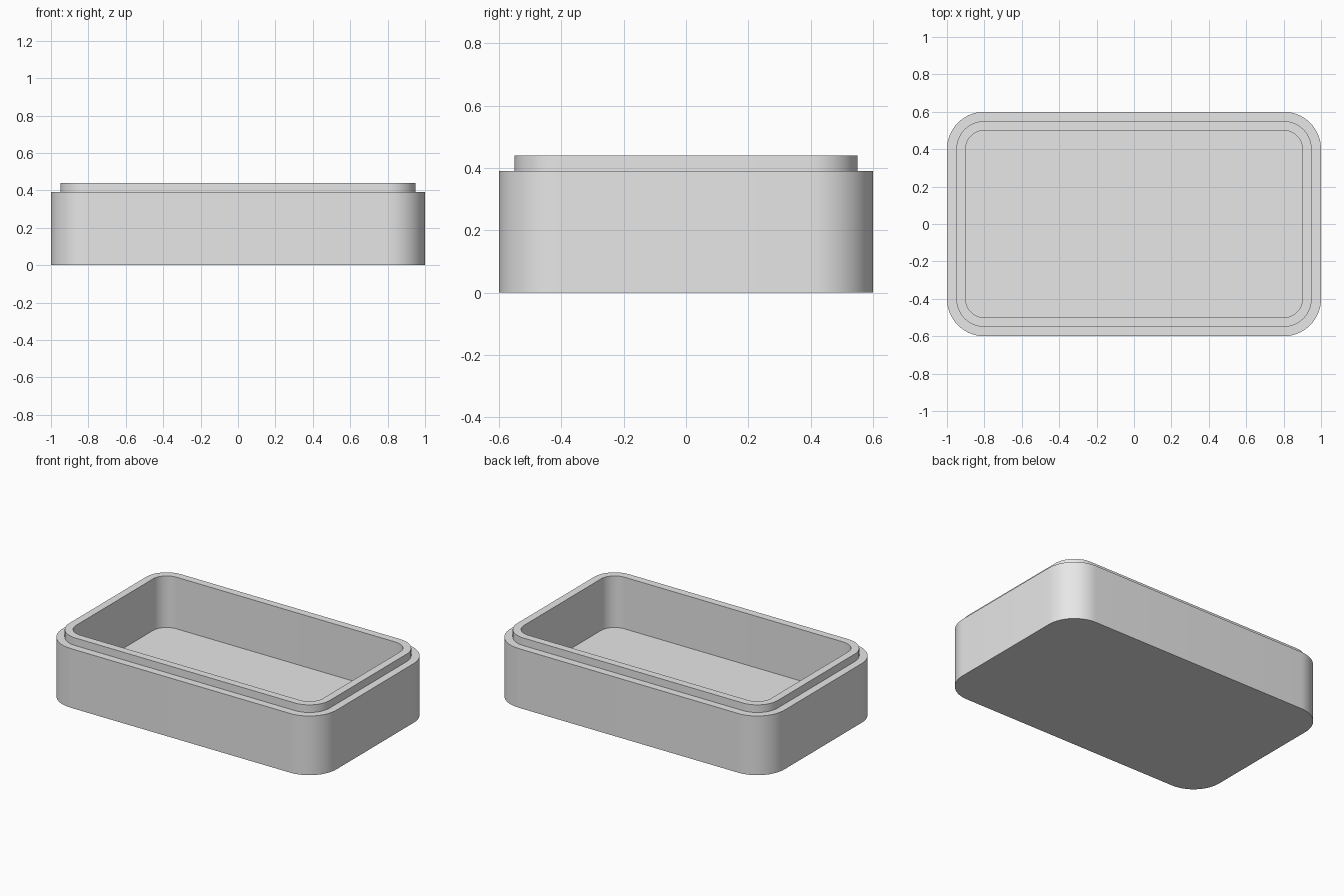
import bpy, bmesh, math

cube = bpy.data.objects.get("Cube")
if cube:
    bpy.data.objects.remove(cube, do_unlink=True)

HALF_X, HALF_Y, RADIUS = 1.0, 0.6, 0.2   # outer footprint and corner radius
CORNER_STEPS = 16

# Cross-section of the wall as (inset from the outer footprint, height)
SECTION = [
    (0.00, 0.00),   # base edge
    (0.00, 0.39),   # shoulder, outer edge
    (0.05, 0.39),   # shoulder, foot of the lip
    (0.05, 0.44),   # lip, outer edge
    (0.10, 0.44),   # lip, inner edge
    (0.10, 0.10),   # inside floor
]

grey = bpy.data.materials.new("light grey")
grey.use_nodes = True
grey.diffuse_color = (0.8, 0.8, 0.8, 1)
grey.node_tree.nodes["Principled BSDF"].inputs["Base Color"].default_value = (0.8, 0.8, 0.8, 1)


def rounded_ring(bm, inset, z):
    """Rounded rectangle of vertices, counter-clockwise, concentric corners."""
    r = RADIUS - inset
    ring = []
    for i, (sx, sy) in enumerate([(1, 1), (-1, 1), (-1, -1), (1, -1)]):
        cx, cy = sx * (HALF_X - RADIUS), sy * (HALF_Y - RADIUS)
        for k in range(CORNER_STEPS + 1):
            a = math.pi / 2 * (i + k / CORNER_STEPS)
            ring.append(bm.verts.new((cx + r * math.cos(a), cy + r * math.sin(a), z)))
    return ring


# Open box: bridge the rings, then close the underside and the floor
bm = bmesh.new()
rings = [rounded_ring(bm, inset, z) for inset, z in SECTION]
n = len(rings[0])
for low, high in zip(rings, rings[1:]):
    for i in range(n):
        j = (i + 1) % n
        bm.faces.new((low[i], low[j], high[j], high[i]))
bm.faces.new(rings[0][::-1])
bm.faces.new(rings[-1])
bmesh.ops.recalc_face_normals(bm, faces=bm.faces)

mesh = bpy.data.meshes.new("box_base")
bm.to_mesh(mesh)
bm.free()
mesh.materials.append(grey)
box = bpy.data.objects.new("box_base", mesh)
bpy.context.collection.objects.link(box)

# Smooth corners, crisp rims
bpy.ops.object.select_all(action='DESELECT')
box.select_set(True)
bpy.context.view_layer.objects.active = box
bpy.ops.object.shade_smooth_by_angle(angle=math.radians(30))
